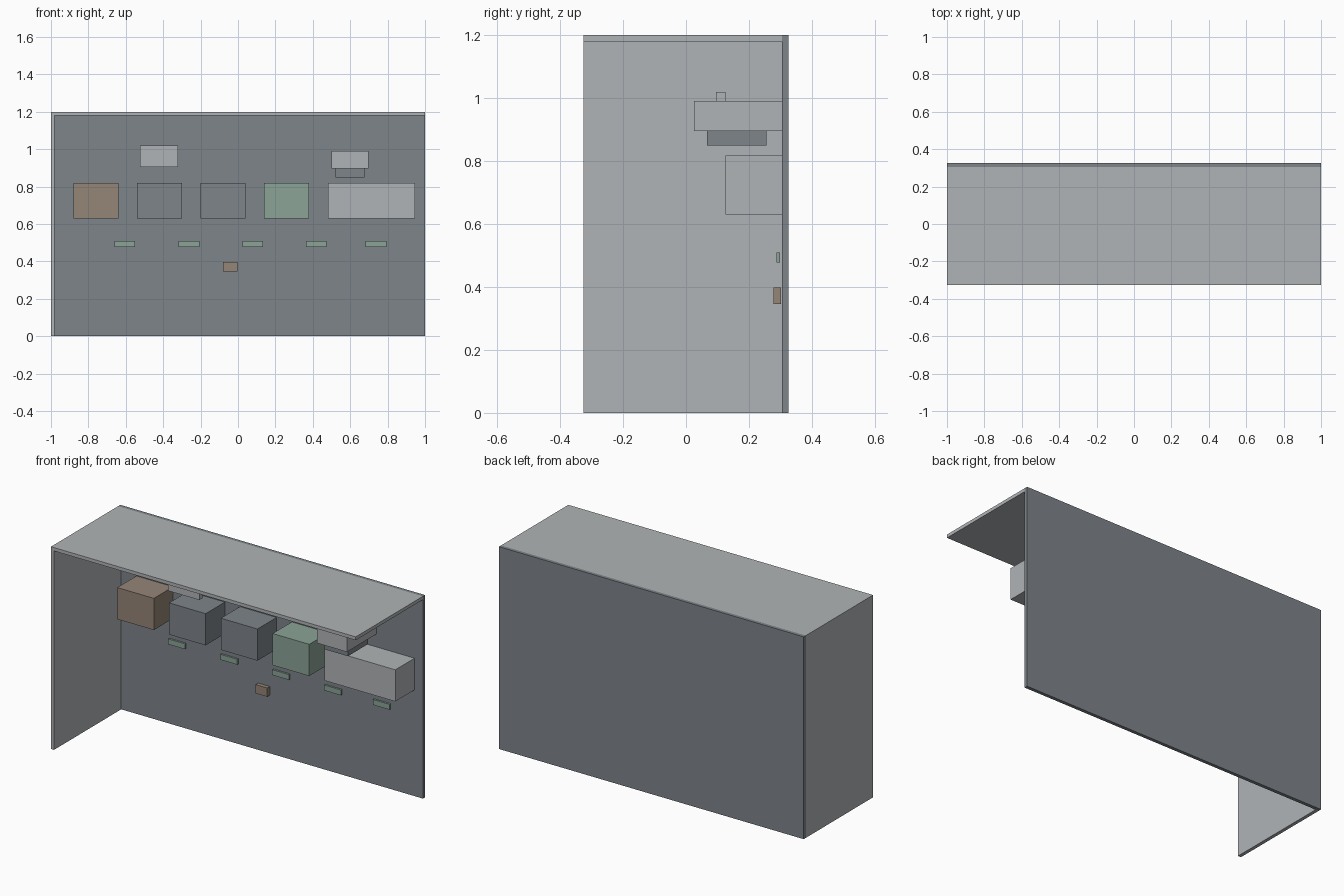
import bpy

if "Cube" in bpy.data.objects:
    bpy.data.objects.remove(bpy.data.objects["Cube"])


def linear(c):
    c /= 255
    return c / 12.92 if c <= 0.04045 else ((c + 0.055) / 1.055) ** 2.4


def material(name, r, g, b):
    m = bpy.data.materials.new(name)
    m.diffuse_color = (linear(r), linear(g), linear(b), 1)
    m.use_nodes = True
    m.node_tree.nodes["Principled BSDF"].inputs["Base Color"].default_value = m.diffuse_color
    return m


light = material("light_grey", 176, 180, 182)
slate = material("slate_grey", 126, 133, 138)
brown = material("warm_brown", 149, 133, 119)
green = material("sage_green", 139, 163, 151)


def box(name, mat, x, y, z):
    """Box from (min, max) ranges along each axis."""
    bpy.ops.mesh.primitive_cube_add(size=1, location=[sum(r) / 2 for r in (x, y, z)])
    ob = bpy.context.object
    ob.name = name
    ob.scale = [r[1] - r[0] for r in (x, y, z)]
    bpy.ops.object.transform_apply(location=False, rotation=False, scale=True)
    ob.data.materials.append(mat)
    return ob


WALL = 0.305  # front face of the back wall

# Shell: back wall, left wall and roof
box("back_wall", slate, (-1, 1), (WALL, 0.325), (0, 1.2))
box("left_wall", light, (-1, -0.98), (-0.325, WALL), (0, 1.18))
box("roof", light, (-1, 1), (-0.325, WALL), (1.18, 1.2))

# Row of wall cabinets
for name, mat, x0, x1 in [
    ("cabinet_brown", brown, -0.88, -0.64),
    ("cabinet_slate_left", slate, -0.54, -0.30),
    ("cabinet_slate_right", slate, -0.20, 0.04),
    ("cabinet_green", green, 0.14, 0.38),
    ("cabinet_wide", light, 0.48, 0.945),
]:
    box(name, mat, (x0, x1), (0.125, WALL), (0.63, 0.818))

# Small label strips below the cabinets
for i, x in enumerate((-0.605, -0.262, 0.078, 0.418, 0.738)):
    box(f"label_strip_{i + 1}", green, (x - 0.055, x + 0.055), (0.288, 0.299), (0.478, 0.51))

# Small wall switch box
box("switch_box", brown, (-0.08, -0.003), (0.278, 0.302), (0.346, 0.398))

# Hanging panel
box("hanging_panel", light, (-0.525, -0.32), (0.095, 0.125), (0.905, 1.02))

# Extractor hood with its darker underside
box("hood", light, (0.5, 0.697), (0.025, WALL), (0.896, 0.99))
box("hood_filter", slate, (0.52, 0.675), (0.066, 0.255), (0.849, 0.896))
